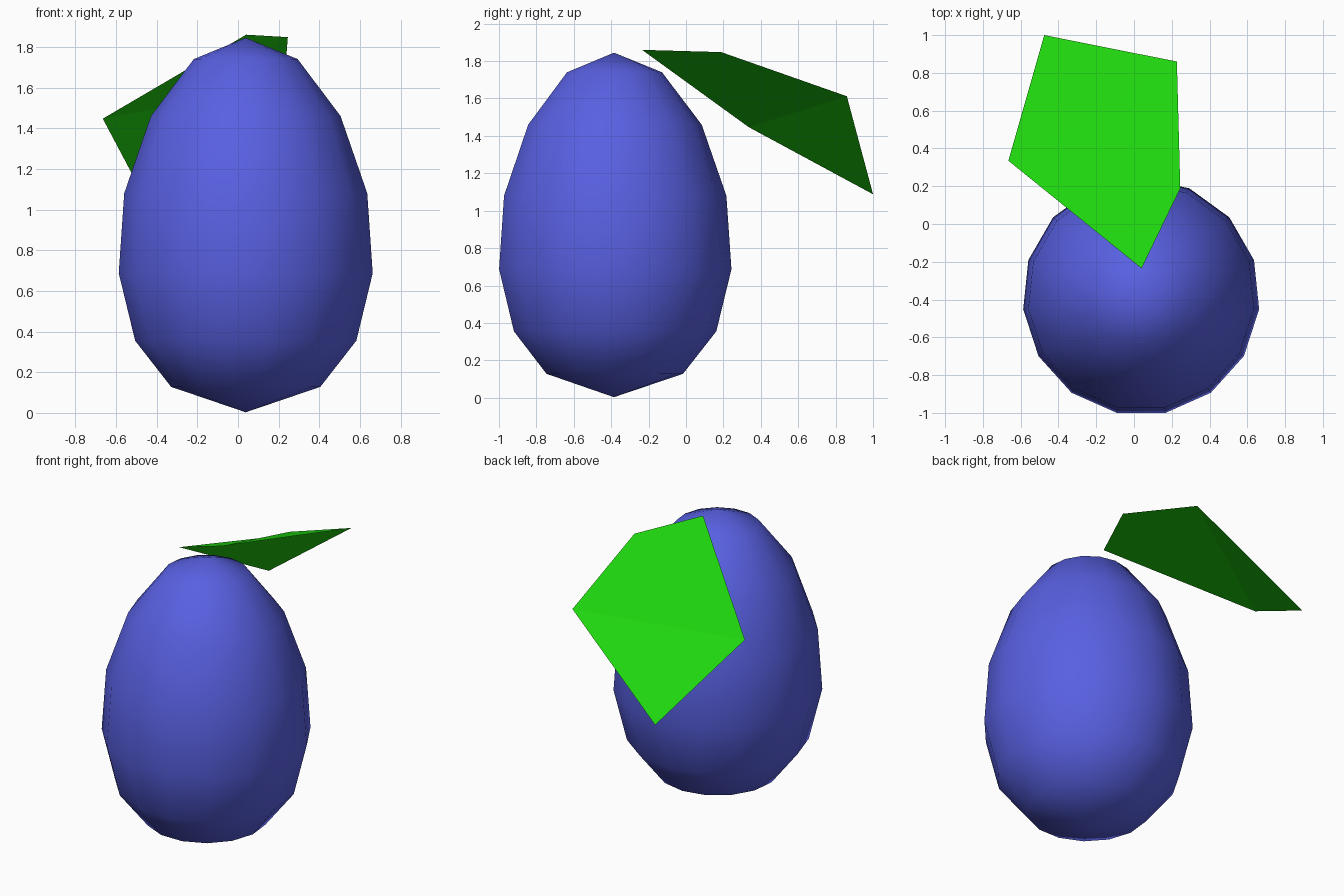
import bpy, bmesh
from math import sin, cos, pi

if "Cube" in bpy.data.objects:
    bpy.data.objects.remove(bpy.data.objects["Cube"])


def make_object(name, bm, color, smooth):
    mesh = bpy.data.meshes.new(name)
    for f in bm.faces:
        f.smooth = smooth
    bm.to_mesh(mesh)
    bm.free()
    obj = bpy.data.objects.new(name, mesh)
    bpy.context.collection.objects.link(obj)
    mat = bpy.data.materials.new(name + "_color")
    mat.diffuse_color = (*color, 1)
    mat.use_nodes = True
    mat.node_tree.nodes["Principled BSDF"].inputs["Base Color"].default_value = mat.diffuse_color
    mesh.materials.append(mat)
    return obj


# Fruit body: 15-sided lathe of (radius, height) rings, closed by two poles
SIDES = 15
CX, CY = 0.038, -0.385
profile = [(0.369, 0.128), (0.547, 0.355), (0.628, 0.687),
           (0.601, 1.08), (0.469, 1.46), (0.257, 1.74)]
bm = bmesh.new()
bottom = bm.verts.new((CX, CY, 0.003))
top = bm.verts.new((CX, CY, 1.845))
rings = []
for r, z in profile:
    angles = [pi / 2 + 2 * pi * i / SIDES for i in range(SIDES)]
    rings.append([bm.verts.new((CX + r * cos(a), CY + r * sin(a), z)) for a in angles])
for i in range(SIDES):
    j = (i + 1) % SIDES
    bm.faces.new((bottom, rings[0][j], rings[0][i]))
    bm.faces.new((top, rings[-1][i], rings[-1][j]))
    for lo, hi in zip(rings, rings[1:]):
        bm.faces.new((lo[i], lo[j], hi[j], hi[i]))
make_object("fruit_body", bm, (0.098, 0.117, 0.753), True)

# Leaf: a single thin five-cornered sheet, drooping at the tip
bm = bmesh.new()
stem, right, shoulder, tip, left = [bm.verts.new(p) for p in (
    (0.04, -0.235, 1.86), (0.245, 0.188, 1.848), (0.227, 0.86, 1.612),
    (-0.475, 1.0, 1.088), (-0.665, 0.335, 1.447))]
bm.faces.new((stem, right, shoulder, left))
bm.faces.new((left, shoulder, tip))
make_object("leaf", bm, (0.0144, 0.70, 0.0048), False)
